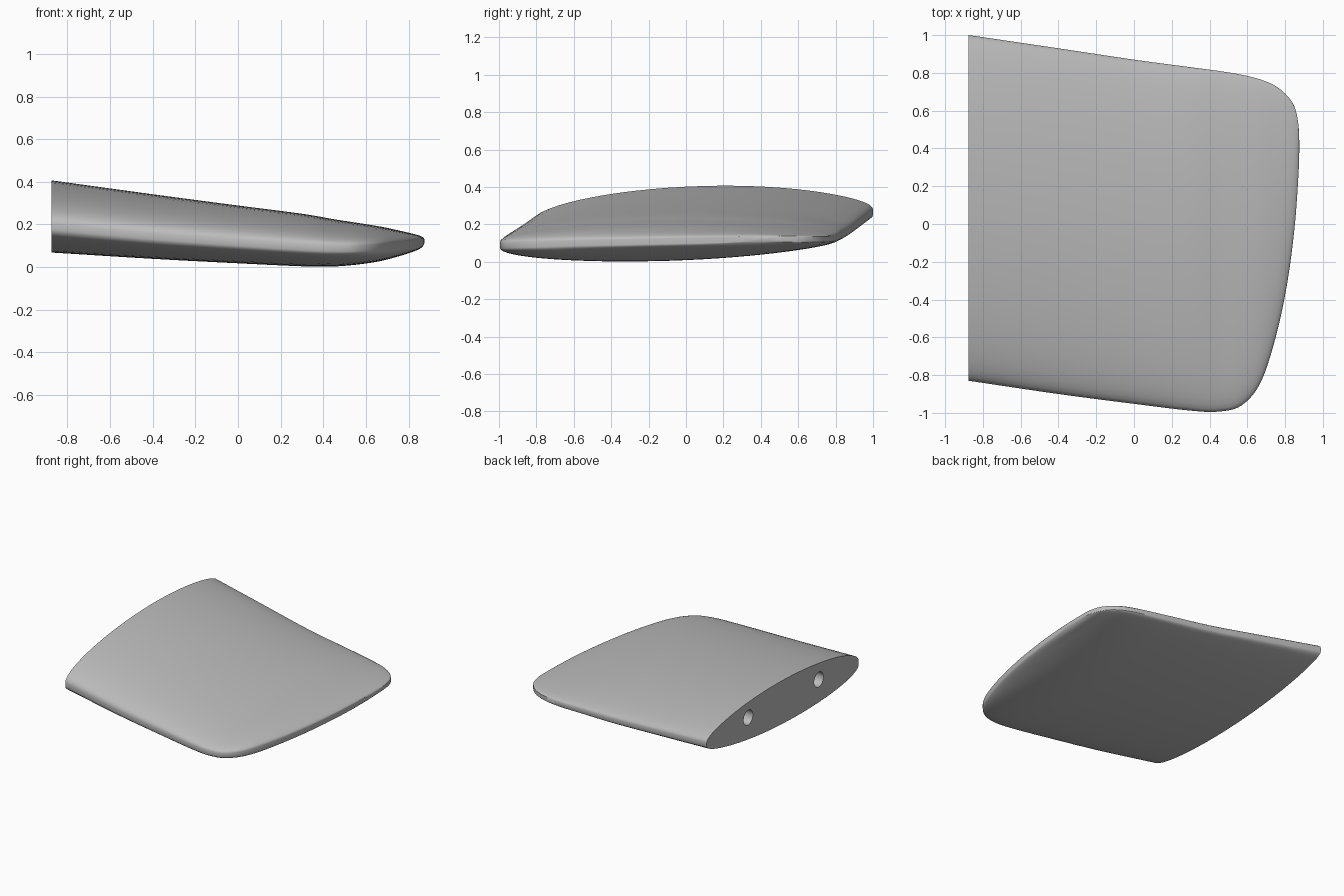
import bpy
import bmesh
from math import cos, sin, pi, radians

cube = bpy.data.objects.get("Cube")
if cube:
    bpy.data.objects.remove(cube, do_unlink=True)

# Plain grey finish
grey = bpy.data.materials.new("plain_grey")
grey.use_nodes = True
colour = (0.5, 0.5, 0.5, 1)
grey.diffuse_color = colour
grey.node_tree.nodes["Principled BSDF"].inputs["Base Color"].default_value = colour

# Span stations: x, front y, back y, front z, back z, upper height, lower depth
STATIONS = [
    (-.875, -.83, 1, .19, .265, .18, .155),
    (-.4, -.9, .93, .145, .21, .165, .135),
    (0, -.952, .87, .115, .165, .15, .12),
    (.3, -.988, .83, .095, .143, .132, .113),
    (.45, -.993, .81, .088, .132, .115, .105),
    (.57, -.96, .79, .088, .125, .1, .092),
    (.67, -.84, .765, .092, .122, .083, .077),
    (.75, -.6, .73, .1, .12, .063, .06),
    (.81, -.32, .68, .106, .12, .046, .044),
    (.85, -.02, .62, .112, .12, .032, .032),
    (.87, .25, .53, .118, .122, .018, .018),
    (.875, .38, .44, .122, .122, .005, .005),
]
STEPS = 5
CHORD_STEPS = 32
EDGE = .015


def smooth_stations(rows, steps):
    """Catmull-Rom interpolation through the station rows."""
    first = [2 * a - b for a, b in zip(rows[0], rows[1])]
    last = [2 * a - b for a, b in zip(rows[-1], rows[-2])]
    padded = [first, *rows, last]
    result = []
    for i in range(len(rows) - 1):
        for k in range(steps):
            u = k / steps
            result.append([
                b + u * (c - a) / 2
                + u * u * (2 * a - 5 * b + 4 * c - d) / 2
                + u * u * u * (3 * b - a - 3 * c + d) / 2
                for a, b, c, d in zip(*padded[i:i + 4])])
    result.append(rows[-1])
    return result


def section(x, front_y, back_y, front_z, back_z, upper, lower):
    """Closed aerofoil loop with a narrow blunt band at both edges."""
    def side(amount, sign):
        edge = min(EDGE, amount)
        points = []
        for i in range(CHORD_STEPS + 1):
            angle = pi * i / CHORD_STEPS
            t = (1 - cos(angle)) / 2
            bulge = sin(angle) * (1 - t ** 4 / 4)
            height = amount * bulge + edge * (1 - bulge)
            points.append((x, front_y + (back_y - front_y) * t,
                           front_z + (back_z - front_z) * t + sign * height))
        return points
    return side(upper, 1) + side(lower, -1)[::-1]


# Wing body lofted from root to rounded tip
bm = bmesh.new()
loops = [[bm.verts.new(p) for p in section(*row)]
         for row in smooth_stations(STATIONS, STEPS)]
for inner, outer in zip(loops, loops[1:]):
    for j in range(len(inner)):
        k = (j + 1) % len(inner)
        bm.faces.new((inner[j], inner[k], outer[k], outer[j]))
bm.faces.new(loops[0])
bm.faces.new(loops[-1])
bmesh.ops.recalc_face_normals(bm, faces=bm.faces)
mesh = bpy.data.meshes.new("wing_panel")
bm.to_mesh(mesh)
bm.free()
mesh.materials.append(grey)
wing = bpy.data.objects.new("wing_panel", mesh)
bpy.context.collection.objects.link(wing)

# Two blind dowel holes in the flat root face
for y, z in ((.5, .28), (-.35, .245)):
    bpy.ops.mesh.primitive_cylinder_add(
        vertices=32, radius=.056, depth=.6,
        location=(-.875, y, z), rotation=(0, radians(90), 0))
    cutter = bpy.context.object
    cutter.name = "dowel_hole_cutter"
    cutter.hide_render = True
    cutter.data.materials.append(grey)
    cut = wing.modifiers.new("dowel_hole", 'BOOLEAN')
    cut.operation = 'DIFFERENCE'
    cut.solver = 'EXACT'
    cut.object = cutter
    bpy.ops.object.select_all(action='DESELECT')
    wing.select_set(True)
    bpy.context.view_layer.objects.active = wing
    bpy.ops.object.modifier_apply(modifier=cut.name)
    bpy.data.objects.remove(cutter, do_unlink=True)

bpy.ops.object.shade_smooth_by_angle(angle=radians(35))
